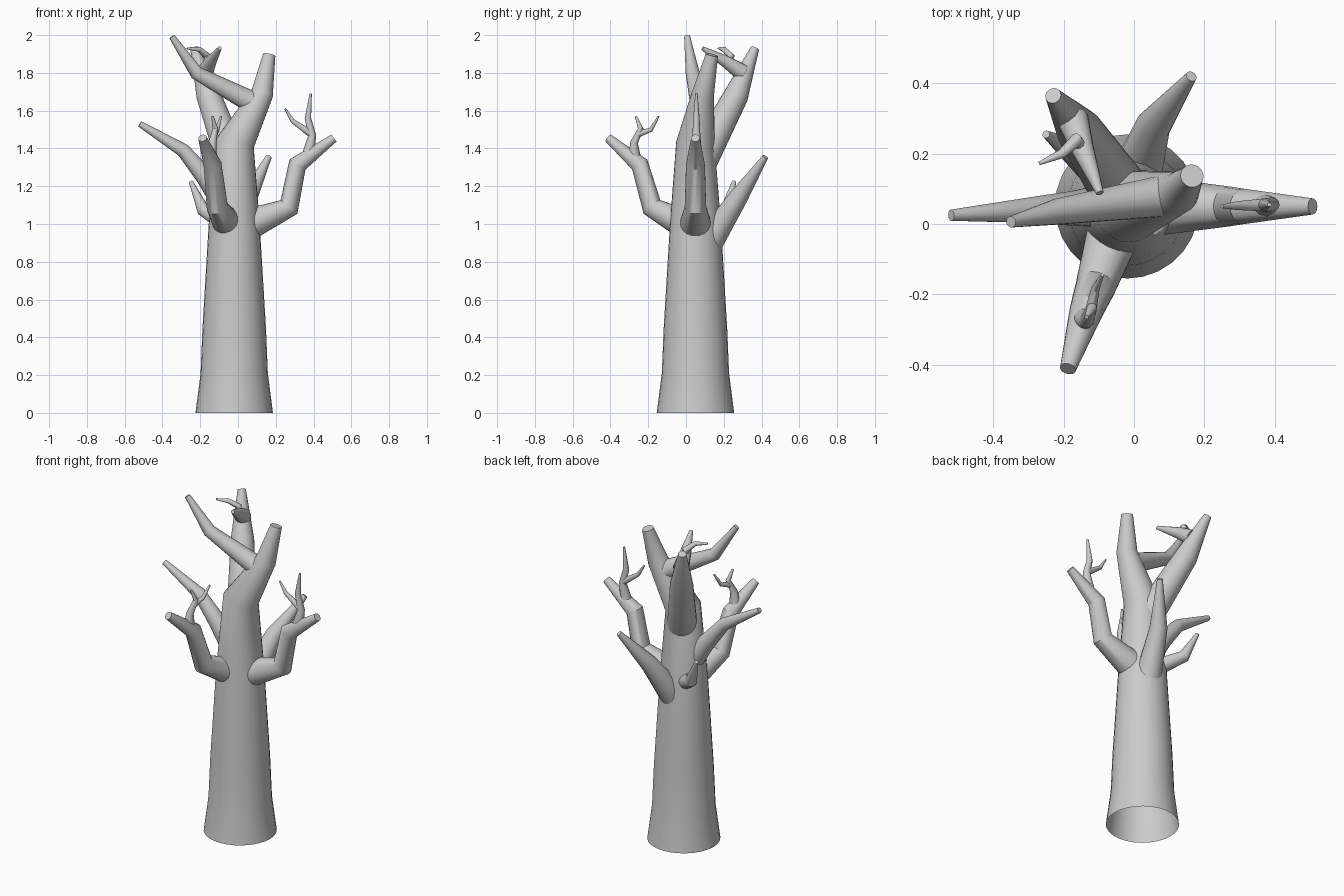
import bpy, bmesh, math
from mathutils import Vector


def limb(name, path, sides=20, cap_start=True):
    """Tapered tube through (x, y, z, radius) stations."""
    pts = [Vector(p[:3]) for p in path]
    n = len(pts)
    segs = [(pts[i + 1] - pts[i]).normalized() for i in range(n - 1)]
    bm = bmesh.new()
    rings = []
    u = Vector((1, 0, 0)) if abs(segs[0].x) < 0.8 else Vector((0, 1, 0))
    for i in range(n):
        t = (segs[max(i - 1, 0)] + segs[min(i, n - 2)]).normalized()
        u = (u - t * u.dot(t)).normalized()
        v = t.cross(u)
        r = path[i][3]
        ring = []
        for k in range(sides):
            a = 2 * math.pi * k / sides
            ring.append(bm.verts.new(pts[i] + r * (u * math.cos(a) + v * math.sin(a))))
        rings.append(ring)
    for a, b in zip(rings, rings[1:]):
        for k in range(sides):
            j = (k + 1) % sides
            bm.faces.new((a[k], a[j], b[j], b[k]))
    bm.faces.new(rings[-1])
    if cap_start:
        bm.faces.new(rings[0][::-1])
    me = bpy.data.meshes.new(name)
    bm.to_mesh(me)
    bm.free()
    ob = bpy.data.objects.new(name, me)
    bpy.context.collection.objects.link(ob)
    bpy.ops.object.select_all(action='DESELECT')
    ob.select_set(True)
    bpy.context.view_layer.objects.active = ob
    bpy.ops.object.shade_smooth_by_angle(angle=math.radians(35))


# Trunk, open underneath, bending right near the crown
limb("trunk", [(-.02, .05, 0, .205), (-.02, .05, .21, .178), (-.02, .05, .45, .168),
               (-.02, .05, 1.0, .135), (-.015, .05, 1.43, .102),
               (.128, .09, 1.69, .059), (.165, .137, 1.895, .033)],
     sides=28, cap_start=False)

# Right branch with forked twig
limb("right_branch", [(.05, .05, .995, .085), (.27, .05, 1.09, .057),
                      (.315, .05, 1.315, .05), (.508, .05, 1.455, .023)])
limb("right_twig", [(.37, .052, 1.36, .034), (.393, .055, 1.47, .021),
                    (.37, .055, 1.56, .017), (.385, .055, 1.69, .006)], 12)
limb("right_twig_fork", [(.39, .055, 1.475, .02), (.29, .052, 1.545, .012),
                         (.25, .05, 1.61, .005)], 12)

# Front branch with forked twig
limb("front_branch", [(-.05, 0, .995, .08), (-.11, -.18, 1.09, .057),
                      (-.135, -.245, 1.315, .048), (-.188, -.412, 1.455, .023)])
limb("front_twig", [(-.145, -.27, 1.34, .034), (-.135, -.275, 1.43, .021),
                    (-.12, -.24, 1.505, .015), (-.135, -.265, 1.57, .006)], 12)
limb("front_twig_fork", [(-.125, -.255, 1.475, .017), (-.11, -.185, 1.5, .012),
                         (-.09, -.145, 1.57, .005)], 12)

# Left branch
limb("left_branch", [(-.05, .055, 1.07, .065), (-.17, .045, 1.245, .05),
                     (-.29, .04, 1.39, .037), (-.52, .025, 1.53, .016)])

# Small back-left branch
limb("back_left_branch", [(-.06, .1, 1.0, .05), (-.185, .215, 1.075, .034),
                          (-.25, .255, 1.225, .011)])

# Back branch
limb("back_branch", [(0, .12, .9, .075), (.055, .28, 1.145, .05),
                     (.163, .42, 1.355, .016)])

# Upper back-left bough with its side twigs
limb("upper_bough", [(-.03, .08, 1.33, .085), (-.155, .265, 1.68, .066),
                     (-.23, .365, 1.93, .023)])
limb("bough_twig", [(-.175, .3, 1.8, .046), (-.145, .21, 1.86, .032),
                    (-.097, .088, 1.93, .011)], 14)
limb("bough_twig_fork", [(-.15, .21, 1.85, .022), (-.165, .238, 1.89, .02),
                         (-.205, .2, 1.925, .014), (-.27, .172, 1.93, .005)], 12)

# Upper left branch growing from the crown
limb("upper_left_branch", [(.12, .085, 1.62, .062), (-.22, .035, 1.8, .037),
                           (-.35, .006, 1.992, .016)])
